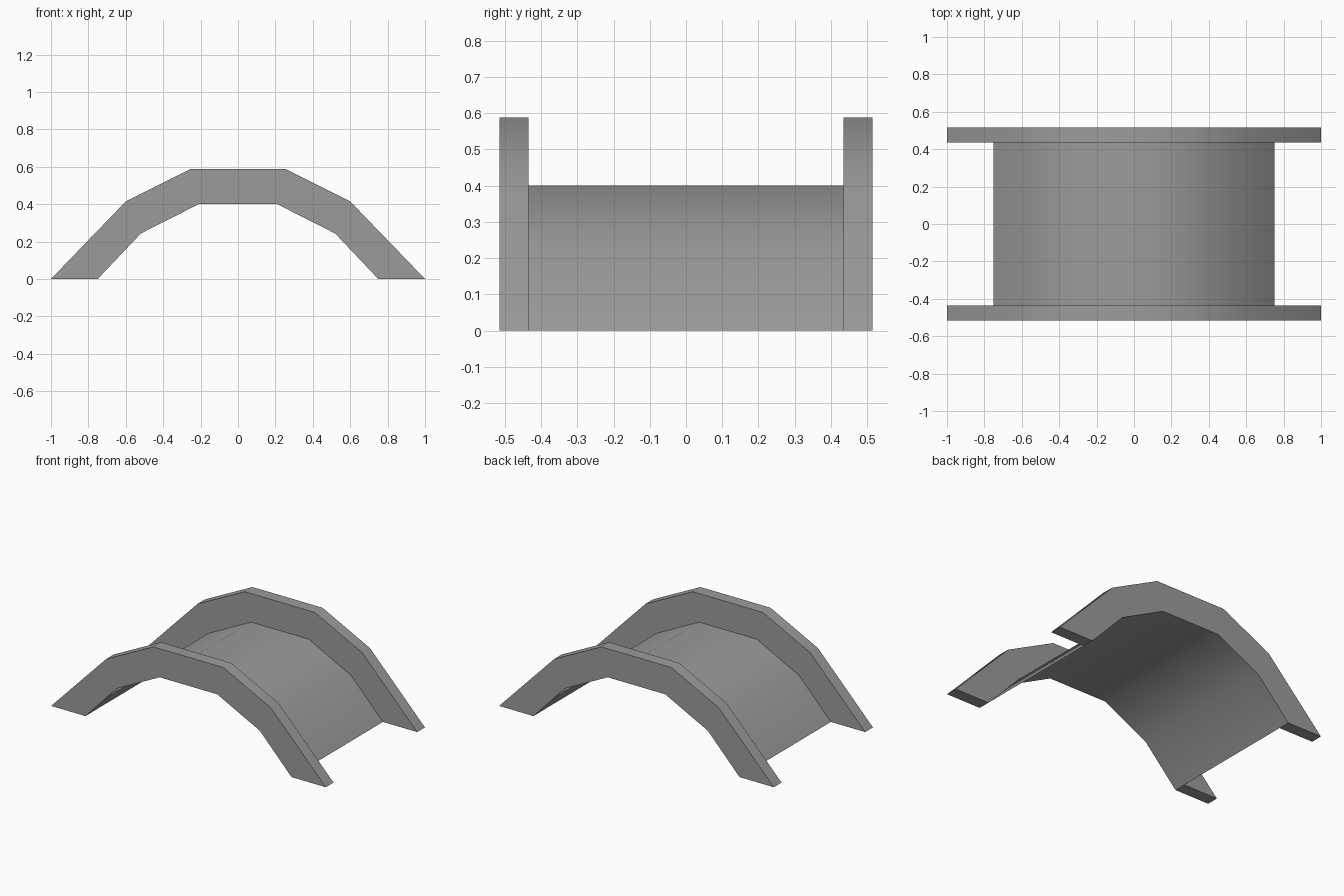
import bpy
import bmesh
import math

cube = bpy.data.objects.get("Cube")
if cube:
    bpy.data.objects.remove(cube, do_unlink=True)

GREY = (0.33, 0.33, 0.33, 1.0)
stone = bpy.data.materials.new("stone grey")
stone.use_nodes = True
stone.diffuse_color = GREY
stone.node_tree.nodes["Principled BSDF"].inputs["Base Color"].default_value = GREY


def arch(half):
    """Mirror a half profile, given from foot to crown, into a full arch."""
    return [(-x, z) for x, z in half] + [(x, z) for x, z in reversed(half)]


OUTER = arch([(1.0, 0.0), (0.6, 0.415), (0.255, 0.588)])
INNER = arch([(0.75, 0.0), (0.52, 0.243), (0.21, 0.4)])
RAIL_IN, RAIL_OUT = 0.435, 0.515


def finish(name, bm):
    mesh = bpy.data.meshes.new(name)
    bm.to_mesh(mesh)
    bm.free()
    mesh.materials.append(stone)
    obj = bpy.data.objects.new(name, mesh)
    bpy.context.collection.objects.link(obj)
    bpy.ops.object.select_all(action="DESELECT")
    obj.select_set(True)
    bpy.context.view_layer.objects.active = obj
    bpy.ops.object.shade_smooth_by_angle(angle=math.radians(35))


def add_row(bm, profile, y):
    return [bm.verts.new((x, y, z)) for x, z in profile]


# Side rails: arched bands with thickness along y
def rail(name, y0, y1):
    bm = bmesh.new()
    outer, inner = add_row(bm, OUTER, y0), add_row(bm, INNER, y0)
    band = [bm.faces.new((outer[i], outer[i + 1], inner[i + 1], inner[i]))
            for i in range(len(outer) - 1)]
    solid = bmesh.ops.extrude_face_region(bm, geom=band, use_keep_orig=True)
    moved = [v for v in solid["geom"] if isinstance(v, bmesh.types.BMVert)]
    bmesh.ops.translate(bm, verts=moved, vec=(0, y1 - y0, 0))
    bmesh.ops.recalc_face_normals(bm, faces=bm.faces)
    # Merge each side of the band into one flat face
    bmesh.ops.dissolve_limit(bm, angle_limit=math.radians(1),
                             verts=bm.verts, edges=bm.edges)
    finish(name, bm)


rail("front_rail", -RAIL_OUT, -RAIL_IN)
rail("back_rail", RAIL_IN, RAIL_OUT)

# Deck: a thin arched sheet between the rails
bm = bmesh.new()
front, back = add_row(bm, INNER, -RAIL_IN), add_row(bm, INNER, RAIL_IN)
for i in range(len(front) - 1):
    bm.faces.new((front[i], front[i + 1], back[i + 1], back[i]))
finish("bridge_deck", bm)
